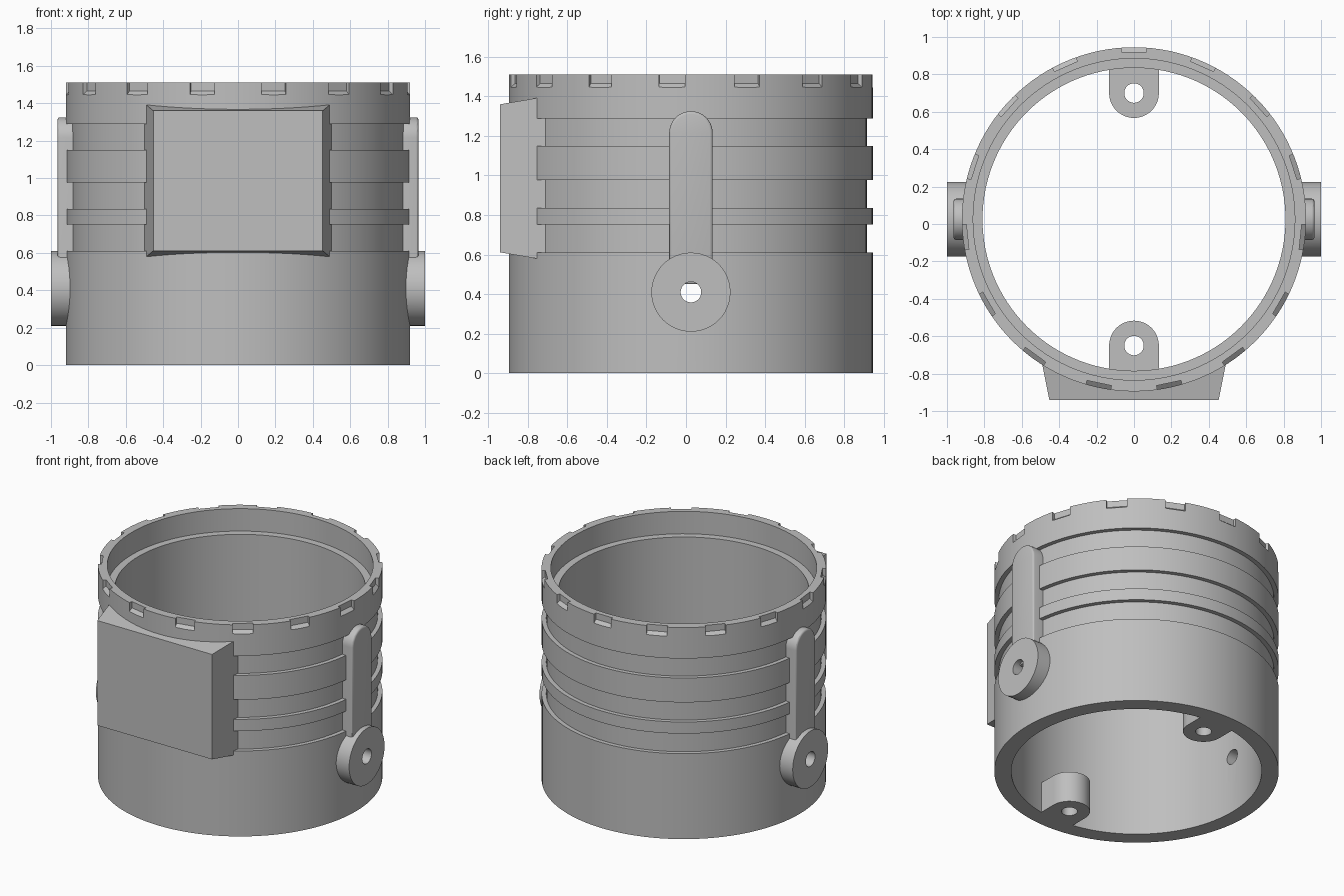
import bpy, bmesh, math
from mathutils import Matrix, Vector

old = bpy.data.objects.get("Cube")
if old:
    bpy.data.objects.remove(old, do_unlink=True)

SEGMENTS = 120
AXIS_Y = 0.025          # ring axis offset
parts = []

grey = bpy.data.materials.new("plain_grey")
grey.use_nodes = True
colour = (0.52, 0.52, 0.52, 1)
grey.diffuse_color = colour
grey.node_tree.nodes["Principled BSDF"].inputs["Base Color"].default_value = colour


def make_object(name, bm):
    bmesh.ops.recalc_face_normals(bm, faces=bm.faces)
    mesh = bpy.data.meshes.new(name)
    bm.to_mesh(mesh)
    bm.free()
    mesh.materials.append(grey)
    obj = bpy.data.objects.new(name, mesh)
    bpy.context.collection.objects.link(obj)
    return obj


def lathe(name, profile):
    """Closed ring from a loop of (radius, height) points."""
    bm = bmesh.new()
    rings = []
    for i in range(SEGMENTS):
        a = math.tau * i / SEGMENTS
        rings.append([bm.verts.new((r * math.cos(a), r * math.sin(a), z)) for r, z in profile])
    for i, ring in enumerate(rings):
        after = rings[(i + 1) % SEGMENTS]
        for j in range(len(profile)):
            k = (j + 1) % len(profile)
            bm.faces.new((ring[j], after[j], after[k], ring[k]))
    return make_object(name, bm)


def prism(name, outline, depth, bevel=0):
    """Extrude a planar outline; optionally round the edges of its far end."""
    bm = bmesh.new()
    base = bm.faces.new([bm.verts.new(p) for p in outline])
    result = bmesh.ops.extrude_face_region(bm, geom=[base], use_keep_orig=True)
    far = [v for v in result["geom"] if isinstance(v, bmesh.types.BMVert)]
    bmesh.ops.translate(bm, verts=far, vec=depth)
    if bevel:
        edges = [e for e in bm.edges if all(v in far for v in e.verts)]
        bmesh.ops.bevel(bm, geom=edges, offset=bevel, segments=3, profile=0.5, affect='EDGES')
    return make_object(name, bm)


def arc(radius, start, end, steps):
    for i in range(steps + 1):
        a = math.radians(start + (end - start) * i / steps)
        yield radius * math.cos(a), radius * math.sin(a)


def circle(radius):
    return list(arc(radius, 0, 360, 48))[:-1]


def cut(obj, cutters):
    """Subtract the cutters and keep the plain result."""
    for cutter in cutters:
        cutter.hide_render = True
        mod = obj.modifiers.new("cut", 'BOOLEAN')
        mod.operation = 'DIFFERENCE'
        mod.solver = 'EXACT'
        mod.object = cutter
    graph = bpy.context.evaluated_depsgraph_get()
    mesh = bpy.data.meshes.new_from_object(obj.evaluated_get(graph))
    obj.modifiers.clear()
    obj.data = mesh


# Cutters: trimming core, side bore and rim notches
core = prism("core_cutter", [(x * 0.875, y * 0.875, -0.5) for x, y in arc(1, 0, 357, 119)], (0, 0, 3))
side_bore = prism("side_bore_cutter", [(-1.5, y, 0.41 + z) for y, z in circle(0.052)], (3, 0, 0))
cutters = [core, side_bore]
notches = []
for i in range(15):
    notch = prism("notch_cutter", [(-0.067, 0.895, 1.465), (-0.067, 0.895, 1.6),
                                   (-0.067, 0.98, 1.6), (-0.067, 0.98, 1.397)], (0.134, 0, 0))
    notch.data.transform(Matrix.Rotation(math.tau * i / 15, 4, 'Z'))
    notches.append(notch)
cutters += notches

# Shell: ribbed outside, stepped bore inside
profile = [(0.81, 0), (0.92, 0)]
for low, high in ((0.61, 0.753), (0.836, 0.976), (1.15, 1.289)):
    profile += [(0.92, low), (0.89, low), (0.89, high), (0.92, high)]
profile += [(0.92, 1.51), (0.86, 1.51), (0.86, 1.35), (0.81, 1.35)]
shell = lathe("shell", profile)
cut(shell, [side_bore] + notches)
parts.append(shell)

# Front box with drafted sides, seated on the shell
bm = bmesh.new()
loops = []
for y, grow_x, grow_z in ((-0.965, 0, 0), (-0.6, 0.073, 0.062)):
    w, low, high = 0.453 + grow_x, 0.611 - grow_z, 1.36 + grow_z
    loops.append([bm.verts.new((x, y, z)) for x, z in ((-w, low), (w, low), (w, high), (-w, high))])
for loop in loops:
    bm.faces.new(loop)
for i in range(4):
    k = (i + 1) % 4
    bm.faces.new((loops[0][i], loops[0][k], loops[1][k], loops[1][i]))
front_box = make_object("front_box", bm)
cut(front_box, [core])
parts.append(front_box)

# Side bars, pivot bosses and inner screw lugs, one of each per side
for side, turn in (("left", 0), ("right", math.pi)):
    bar_outline = [(0.7, y, 1.215 + z) for y, z in arc(0.11, 0, 180, 24)]
    bar_outline += [(0.7, -0.11, 0.45), (0.7, 0.11, 0.45)]
    bar = prism(side + "_bar", bar_outline, (0.265, 0, 0), bevel=0.014)
    cut(bar, [core])

    boss = prism(side + "_boss", [(0.7, y, 0.41 + z) for y, z in circle(0.2)], (0.3, 0, 0))
    cut(boss, [core, side_bore])

    end = "back" if side == "left" else "front"
    lug_outline = [(x, 0.675 + y, 0) for x, y in arc(0.133, 180, 360, 24)]
    lug_outline += [(0.133, 0.812, 0), (-0.133, 0.812, 0)]
    lug = prism(end + "_lug", lug_outline, (0, 0, 0.22))
    screw = prism("screw_cutter", [(x, 0.675 + y, -0.5) for x, y in circle(0.052)], (0, 0, 1))
    cut(lug, [screw])
    cutters.append(screw)

    for part in (bar, boss, lug):
        part.data.transform(Matrix.Rotation(turn, 4, 'Z'))
        parts.append(part)

for cutter in cutters:
    bpy.data.objects.remove(cutter, do_unlink=True)

# Place on the ring axis and shade smooth with sharp edges kept
bpy.ops.object.select_all(action='DESELECT')
for part in parts:
    part.location = Vector((0, AXIS_Y, 0))
    part.select_set(True)
bpy.context.view_layer.objects.active = shell
bpy.ops.object.shade_smooth_by_angle(angle=math.radians(30))
